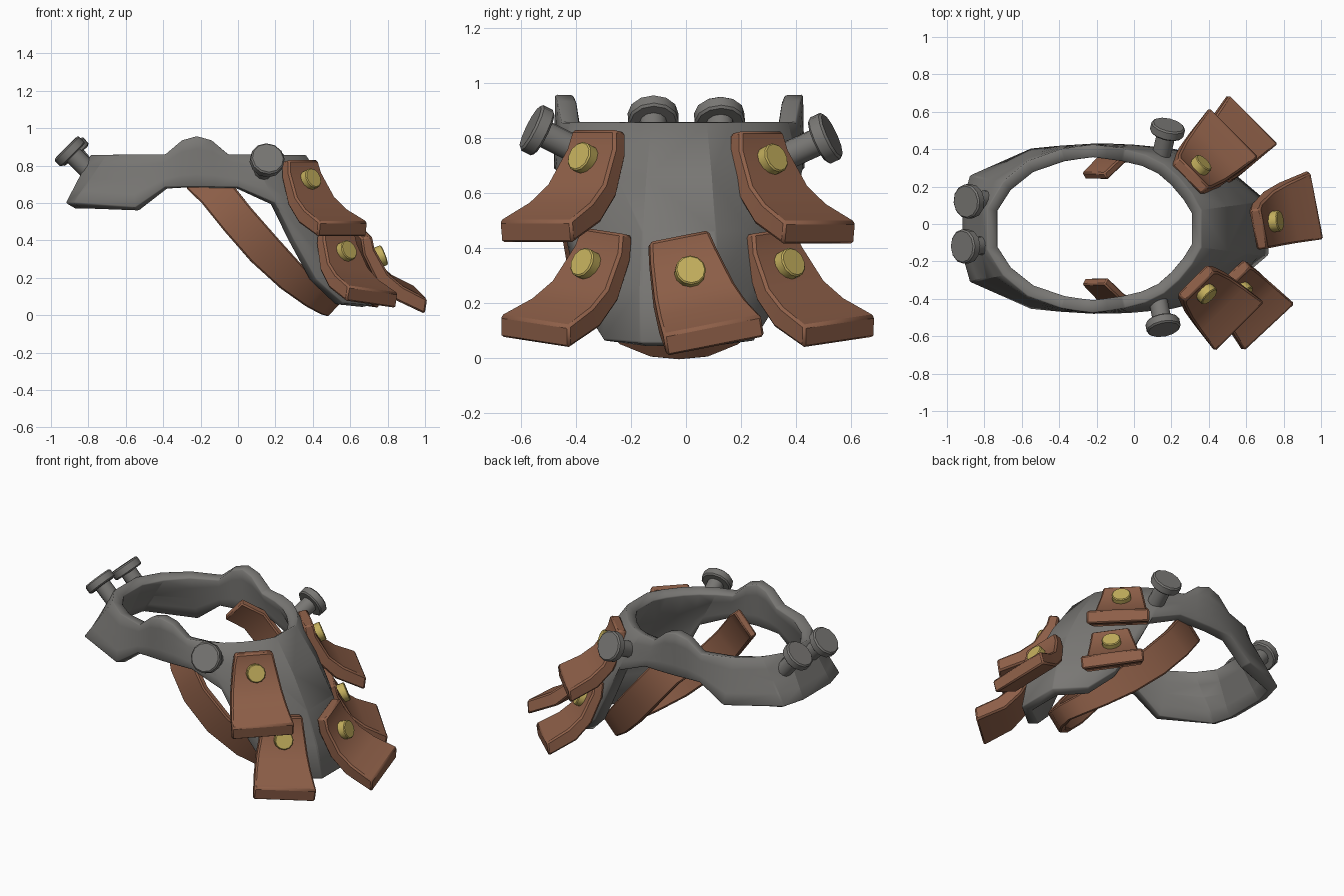
import bpy, bmesh
from math import radians
from mathutils import Vector, Matrix

if "Cube" in bpy.data.objects:
    bpy.data.objects.remove(bpy.data.objects["Cube"])

CY = -0.025  # symmetry plane of the collar


def material(name, col):
    m = bpy.data.materials.new(name)
    m.diffuse_color = col
    m.use_nodes = True
    m.node_tree.nodes["Principled BSDF"].inputs["Base Color"].default_value = m.diffuse_color
    return m


leather = material("leather", (0.27, 0.115, 0.065, 1))
brass = material("brass", (0.55, 0.43, 0.11, 1))
iron = material("iron", (0.19, 0.185, 0.175, 1))


def bevel(ob, w):
    b = ob.modifiers.new("bevel", "BEVEL")
    b.width, b.segments, b.limit_method = w, 1, "ANGLE"
    b.angle_limit = radians(40)


def add(name, bm, mat, smooth=None):
    me = bpy.data.meshes.new(name)
    bm.to_mesh(me)
    bm.free()
    ob = bpy.data.objects.new(name, me)
    bpy.context.collection.objects.link(ob)
    me.materials.append(mat)
    if smooth:
        bpy.ops.object.select_all(action="DESELECT")
        ob.select_set(True)
        bpy.context.view_layer.objects.active = ob
        bpy.ops.object.shade_smooth_by_angle(angle=radians(smooth))
    return ob


def make(name, verts, faces, mat, smooth=None, fix=True):
    bm = bmesh.new()
    vs = [bm.verts.new(v) for v in verts]
    for f in faces:
        bm.faces.new([vs[i] for i in f])
    bm.normal_update()
    if fix:
        bmesh.ops.recalc_face_normals(bm, faces=bm.faces)
    return add(name, bm, mat, smooth)


def tube_faces(rows):
    """Faces of a closed four-sided tube with capped ends."""
    f = [(i * 4 + k, i * 4 + (k + 1) % 4, i * 4 + 4 + (k + 1) % 4, i * 4 + 4 + k)
         for i in range(rows - 1) for k in range(4)]
    e = rows * 4 - 4
    return f + [(0, 1, 2, 3), (e, e + 1, e + 2, e + 3)]


def rod(name, start, end, r, mat, sides=12, bev=0.005):
    """Cylinder between two points."""
    a, b = Vector(start), Vector(end)
    d = b - a
    bm = bmesh.new()
    bmesh.ops.create_cone(bm, cap_ends=True, segments=sides, radius1=r, radius2=r, depth=d.length,
                          matrix=Matrix.Translation((a + b) / 2) @ d.to_track_quat("Z", "Y").to_matrix().to_4x4())
    bevel(add(name, bm, mat, 35), bev)


# Collar shell: columns (top x, y, z, bottom x, y, z, outward bulge), mirrored over y
cols = [
    (-.785, .11, .86, -.92, .14, .60, 0), (-.70, .25, .86, -.88, .285, .60, 0),
    (-.57, .36, .86, -.55, .43, .575, 0), (-.39, .425, .86, -.39, .445, .685, 0),
    (-.30, .44, .935, -.30, .45, .685, 0), (-.22, .45, .957, -.22, .455, .685, 0),
    (-.14, .44, .935, -.12, .455, .685, 0), (-.05, .425, .86, 0, .45, .685, 0),
    (.06, .395, .86, .20, .43, .60, .01), (.16, .345, .86, .30, .405, .40, .03),
    (.24, .275, .86, .42, .355, .19, .05), (.31, .19, .86, .56, .275, .065, .06),
    (.36, .10, .86, .72, .14, .055, .065)]
loop = cols + [(a, -b, c, d, -e, f, g) for a, b, c, d, e, f, g in reversed(cols)]
ROWS = 5
verts, faces = [], []
for a, b, c, d, e, f, g in loop:
    out = Vector((a + .18, b, 0)).normalized()
    for k in range(ROWS):
        t = k / (ROWS - 1)
        p = Vector((a, b, c)).lerp(Vector((d, e, f)), t) + out * g * 4 * t * (1 - t)
        verts.append(p + Vector((0, CY, 0)))
n = len(loop)
for i in range(n):
    j = (i + 1) % n
    for k in range(ROWS - 1):
        faces.append((i * ROWS + k, j * ROWS + k, j * ROWS + k + 1, i * ROWS + k + 1))
shell = make("collar_shell", verts, faces, iron, 15, fix=False)
s = shell.modifiers.new("thickness", "SOLIDIFY")
s.thickness, s.offset = .068, -1
bevel(shell, .006)

# Flared leather plates (outward, down, half width), each with a brass rivet
outer = [(.06, 0, .11), (.075, -.07, .125), (.15, -.20, .15), (.23, -.265, .165), (.36, -.33, .185)]
inner = [(0, -.01, .11), (.015, -.10, .125), (.085, -.24, .15), (.18, -.335, .165), (.35, -.412, .185)]


def plate(name, base, az, roll, down=.12):
    m = Matrix.Translation(base) @ Matrix.Rotation(radians(az), 4, "Z") @ Matrix.Rotation(radians(roll), 4, "X")
    v = []
    for (r, z, w), (r2, z2, w2) in zip(outer, inner):
        v += [m @ Vector(p) for p in ((r, -w, z), (r, w, z), (r2, w2, z2), (r2, -w2, z2))]
    bevel(make(name, v, tube_faces(len(outer)), leather, 25), .01)
    r = .6 * (down - .12)
    rod(name + "_rivet", m @ Vector((.07 + r, 0, -down)), m @ Vector((.135 + r, 0, .025 - down)), .056, brass)


plate("upper_front_plate", (.31, -.295, .83), -45, 0)
plate("upper_back_plate", (.28, .235, .825), 45, 0)
plate("lower_front_plate", (.505, -.265, .465), -47, -6, .14)
plate("lower_back_plate", (.41, .28, .465), 45, 6, .14)
plate("middle_plate", (.637, -.035, .445), 11, 11, .15)


# Bolts: thin shaft and wide head
def bolt(name, base, tip):
    a, b = Vector(base), Vector(tip)
    d = (b - a).normalized()
    rod(name + "_shaft", a, b - d * .04, .05, iron)
    rod(name + "_head", b - d * .055, b, .092, iron, bev=.008)


bolt("left_back_bolt", (-.785, .13, .76), (-.90, .12, .895))
bolt("left_front_bolt", (-.785, -.115, .76), (-.92, -.12, .895))
bolt("front_bolt", (.125, -.385, .75), (.16, -.565, .84))
bolt("back_bolt", (.14, .345, .725), (.185, .53, .81))

# Leather strap: U-shaped ribbon slung below the collar (x, y, z, half width)
half = [(-.21, .28, .74, .09), (-.12, .37, .66, .095), (0, .405, .51, .095), (.14, .375, .35, .095),
        (.28, .30, .21, .085), (.40, .20, .108, .07), (.47, .10, .06, .06)]
path = half + [(.50, 0, .046, .055)] + [(x, -y, z, w) for x, y, z, w in reversed(half)]
pts = [Vector(p[:3]) for p in path]
verts = []
for i, p in enumerate(pts):
    t = (pts[min(i + 1, len(pts) - 1)] - pts[max(i - 1, 0)]).normalized()
    side = Vector((.68, 0, .73))
    side = (side - t * side.dot(t)).normalized()
    nrm = t.cross(side)
    for a, b in ((-1, -1), (1, -1), (1, 1), (-1, 1)):
        verts.append(p + Vector((0, CY, 0)) + side * a * path[i][3] + nrm * b * .022)
bevel(make("leather_strap", verts, tube_faces(len(pts)), leather, 40), .008)
